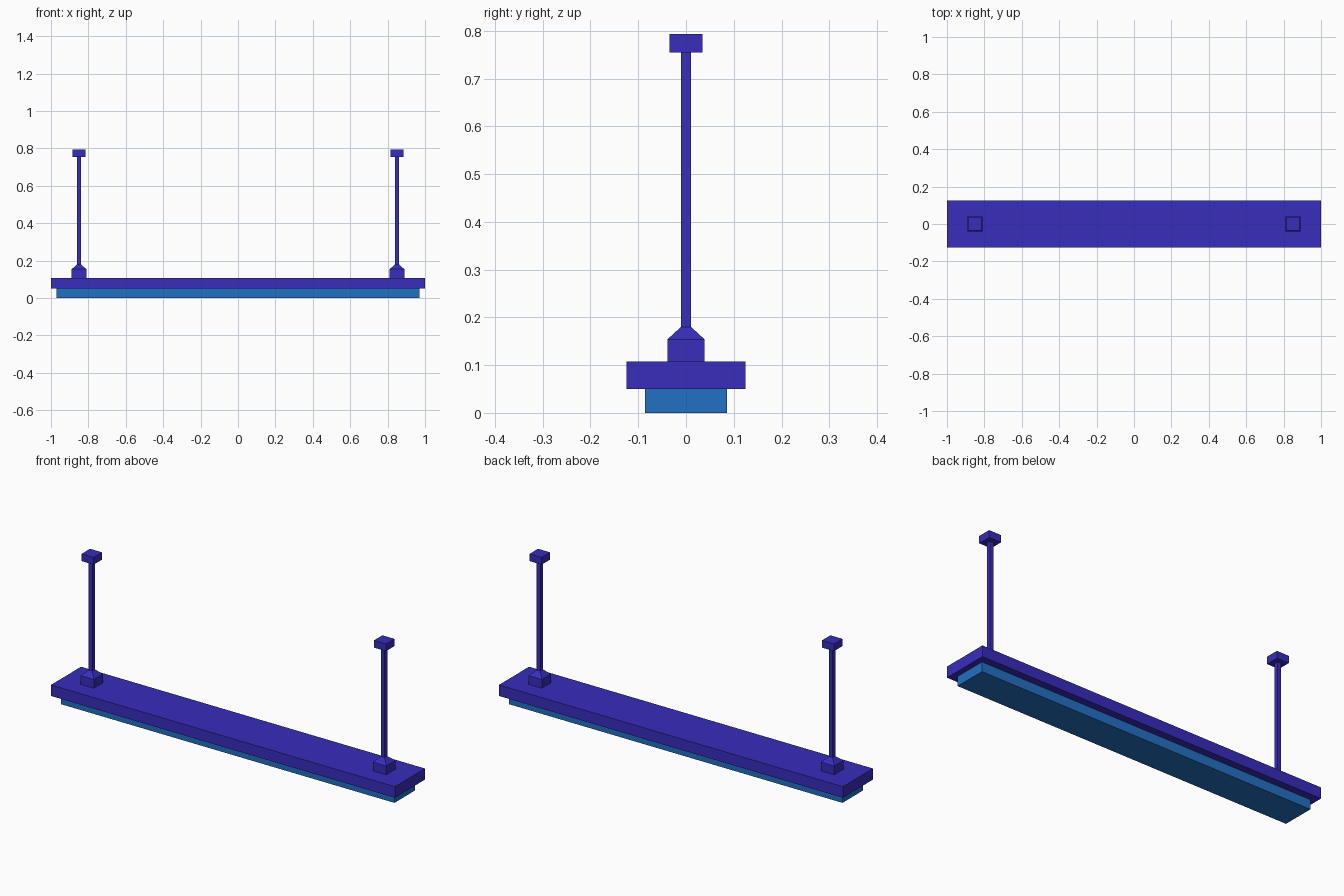
import bpy, bmesh

cube = bpy.data.objects.get("Cube")
if cube:
    bpy.data.objects.remove(cube, do_unlink=True)


def make_material(name, rgb):
    mat = bpy.data.materials.new(name)
    mat.use_nodes = True
    color = (*rgb, 1.0)
    mat.diffuse_color = color
    mat.node_tree.nodes["Principled BSDF"].inputs["Base Color"].default_value = color
    return mat


indigo = make_material("indigo_metal", (0.038, 0.026, 0.5))
blue = make_material("blue_diffuser", (0.016, 0.16, 0.54))


def block(name, mat, x, half_x, half_y, bottom, top, taper=1.0):
    """Box between two heights; taper scales its top face."""
    bm = bmesh.new()
    bmesh.ops.create_cube(bm, size=2)
    for v in bm.verts:
        upper = v.co.z > 0
        scale = taper if upper else 1.0
        v.co = (x + v.co.x * half_x * scale, v.co.y * half_y * scale,
                top if upper else bottom)
    mesh = bpy.data.meshes.new(name)
    bm.to_mesh(mesh)
    bm.free()
    mesh.materials.append(mat)
    obj = bpy.data.objects.new(name, mesh)
    bpy.context.collection.objects.link(obj)
    return obj


# Lamp body: housing with the light diffuser below
block("diffuser", blue, 0, 0.97, 0.086, 0, 0.05)
block("housing", indigo, 0, 1.0, 0.125, 0.05, 0.108)

# Hanging rods: socket, tapered collar, square rod and ceiling cap
for side, x in (("right", -0.85), ("left", 0.85)):
    block(side + "_socket", indigo, x, 0.039, 0.039, 0.108, 0.154)
    block(side + "_collar", indigo, x, 0.039, 0.039, 0.154, 0.18, 0.27)
    block(side + "_rod", indigo, x, 0.0105, 0.0105, 0.18, 0.755)
    block(side + "_ceiling_cap", indigo, x, 0.035, 0.035, 0.755, 0.793)
